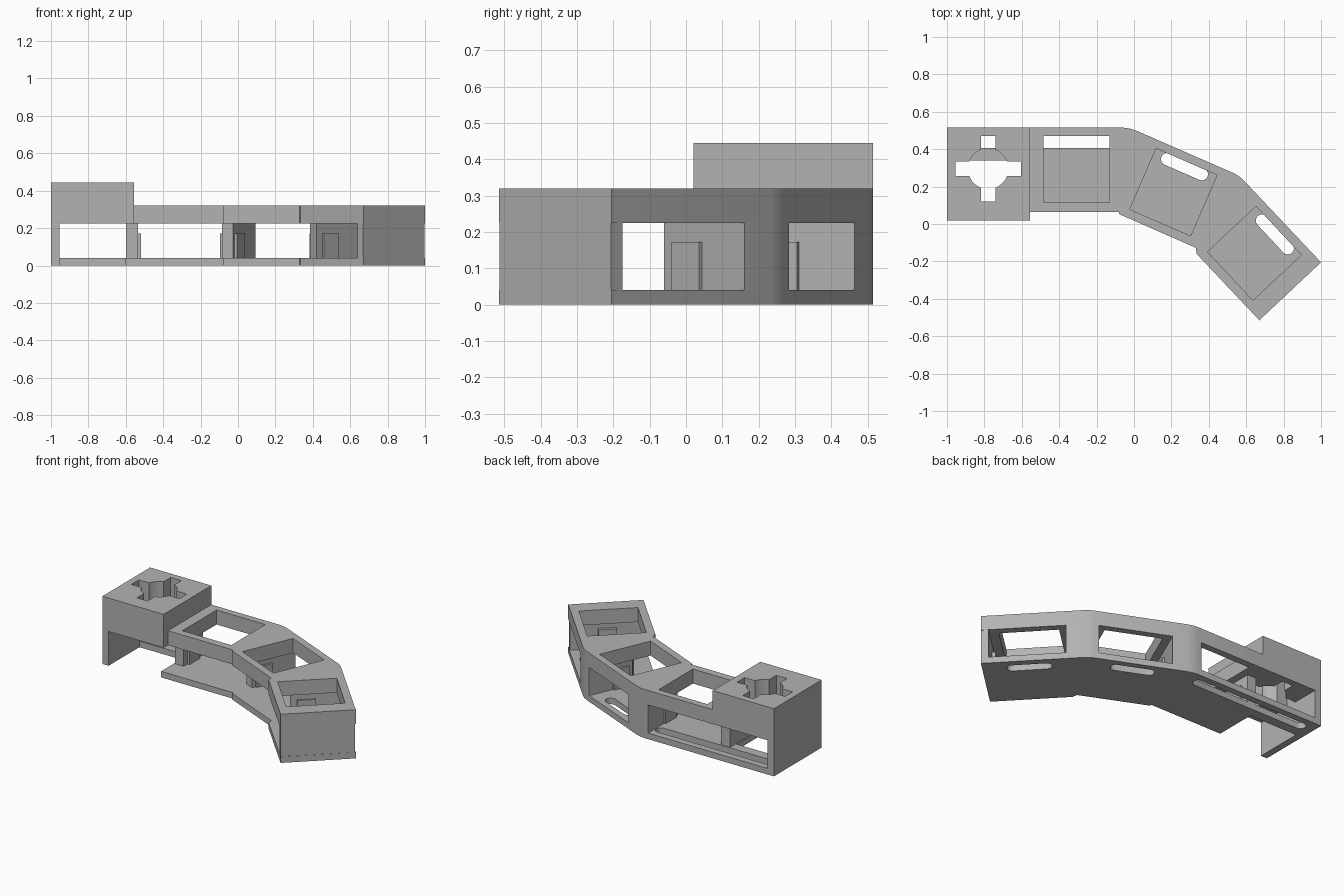
import bpy
import bmesh
import math
from mathutils import Vector, Matrix

old = bpy.data.objects.get("Cube")
if old:
    bpy.data.objects.remove(old, do_unlink=True)

mat = bpy.data.materials.new("plain grey")
mat.use_nodes = True
GREY = (0.45, 0.45, 0.45, 1)
mat.diffuse_color = GREY
mat.node_tree.nodes["Principled BSDF"].inputs["Base Color"].default_value = GREY

FLOOR, LINTEL, ROOF, TALL = 0.04, 0.225, 0.32, 0.445


def prism(name, points, z0, z1):
    """Extrude a flat outline from z0 to z1."""
    bm = bmesh.new()
    base = bm.faces.new([bm.verts.new((x, y, z0)) for x, y in points])
    top = bmesh.ops.extrude_face_region(bm, geom=[base])["geom"]
    bmesh.ops.translate(bm, vec=(0, 0, z1 - z0),
                        verts=[v for v in top if isinstance(v, bmesh.types.BMVert)])
    bmesh.ops.recalc_face_normals(bm, faces=bm.faces)
    mesh = bpy.data.meshes.new(name)
    bm.to_mesh(mesh)
    bm.free()
    mesh.materials.append(mat)
    obj = bpy.data.objects.new(name, mesh)
    bpy.context.collection.objects.link(obj)
    return obj


def rect(x0, x1, y0, y1):
    return [(x0, y0), (x1, y0), (x1, y1), (x0, y1)]


def stadium(x0, x1, y, r, n=10):
    right = [(x1 - r + r * math.sin(math.pi * i / n), y - r * math.cos(math.pi * i / n))
             for i in range(n + 1)]
    left = [(x0 + r - r * math.sin(math.pi * i / n), y + r * math.cos(math.pi * i / n))
            for i in range(n + 1)]
    return right + left


def carve(obj, outlines):
    """Cut vertical holes through an object, then drop the cutters."""
    cutters = []
    for points in outlines:
        cutter = prism("cutter", points, -1, 1)
        cutter.hide_render = True
        mod = obj.modifiers.new("hole", "BOOLEAN")
        mod.operation, mod.solver, mod.object = "DIFFERENCE", "EXACT", cutter
        cutters.append(cutter)
    bpy.context.view_layer.update()
    graph = bpy.context.evaluated_depsgraph_get()
    mesh = bpy.data.meshes.new_from_object(obj.evaluated_get(graph))
    obj.modifiers.clear()
    obj.data = mesh
    for cutter in cutters:
        bpy.data.objects.remove(cutter, do_unlink=True)


# Three bays along a bend: centre and turn of each
BAYS = [(-0.3075, 0.2925, 0), (0.2105, 0.17, -23.5), (0.644, -0.157, -47)]


def placed(bay, points):
    cx, cy, turn = BAYS[bay]
    rot = Matrix.Rotation(math.radians(turn), 2)
    return [tuple(rot @ Vector(p) + Vector((cx, cy))) for p in points]


# Shared outline of floor and roof, from the inner bend round to the back
bend_mid = [(-0.022, 0.51), (0.01, 0.5)]
bend_end = [(0.535, 0.271), (0.562, 0.255), (0.585, 0.235)]
outline = [(-0.08, 0.065), (-0.08, 0.053), (0.33, -0.127), (0.335, -0.16),
           (0.67, -0.515), (1.0, -0.205)]
outline += bend_end[::-1] + bend_mid[::-1] + [(-0.055, 0.515)]

# Floor, with a narrow strip running on under the tall block
floor = prism("floor", outline + [(-0.955, 0.515), (-0.955, 0.34),
                                  (-0.605, 0.34), (-0.605, 0.065)], 0, FLOOR)
slot = stadium(-0.134, 0.134, 0.149, 0.033)
carve(floor, [stadium(-0.94, -0.09, 0.438, 0.033), placed(1, slot), placed(2, slot)])

# Roof frame with a square window over each bay
roof = prism("roof_frame", outline + [(-0.555, 0.515), (-0.555, 0.065)], LINTEL, ROOF)
h = 0.1775
carve(roof, [placed(i, rect(-h, h, -h, h)) for i in range(3)])

# Tall block with a round and cross-shaped socket
block = prism("tall_block", rect(-1, -0.555, 0.02, 0.515), LINTEL, TALL)
cx, cy, r = -0.78, 0.295, 0.108
disc = [(cx + r * math.cos(math.tau * i / 48), cy + r * math.sin(math.tau * i / 48))
        for i in range(48)]
arm, wide = 0.175, 0.039
carve(block, [disc, rect(cx - arm, cx + arm, cy - wide, cy + wide),
              rect(cx - wide, cx + wide, cy - arm, cy + arm)])
prism("outer_side_wall", rect(-1, -0.955, 0.02, 0.515), 0, LINTEL)

# Walls and wedge pillars between the bays
prism("block_divider", rect(-0.6, -0.535, 0.2, 0.4), FLOOR, LINTEL)
prism("middle_pillar", [(-0.085, 0.21), (-0.028, 0.187), (0.093, 0.464)]
      + bend_mid[::-1] + [(-0.055, 0.515), (-0.085, 0.515)], FLOOR, LINTEL)
prism("end_pillar", [(0.385, 0.007), (0.42, -0.06), (0.655, 0.161)]
      + bend_end[::-1] + [(0.505, 0.284)], FLOOR, LINTEL)
prism("end_wall", placed(2, rect(0.233, 0.277, -0.2245, 0.2245)), FLOOR, LINTEL)

# Low tabs on both side walls of every bay
for i in range(3):
    for side, sign in (("left", 1), ("right", -1)):
        inner, outer = sign * 0.212, sign * 0.234
        prism(f"bay_{i + 1}_{side}_tab",
              placed(i, rect(inner, outer, -0.055, 0.055)), FLOOR, 0.172)

# Smooth the round bends and holes, keep other edges sharp
for obj in bpy.context.collection.objects:
    if obj.type == "MESH" and mat.name in obj.data.materials:
        obj.data.shade_smooth()
        obj.data.set_sharp_from_angle(angle=math.radians(25))
